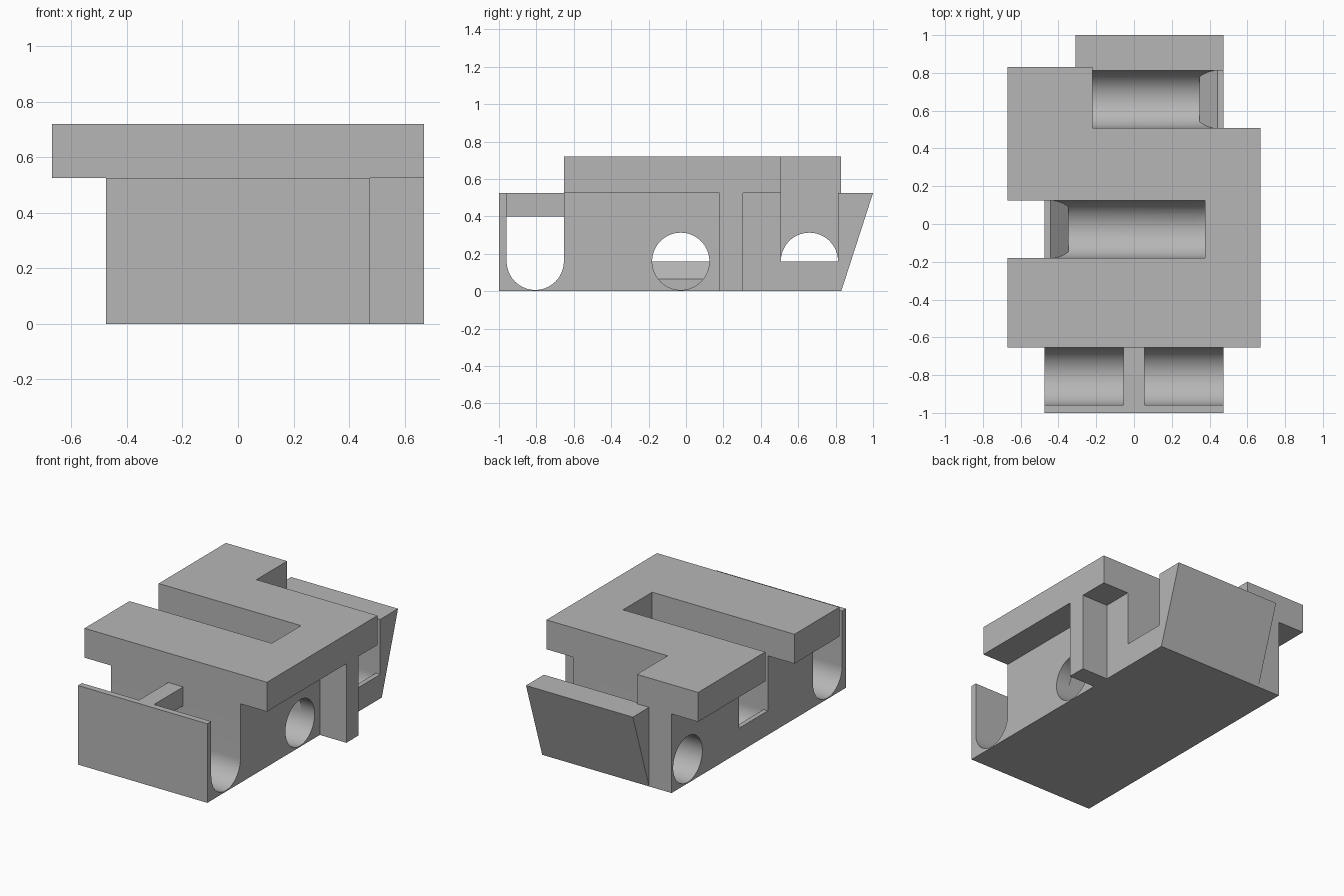
import bpy, bmesh, math
from mathutils import Vector

if "Cube" in bpy.data.objects:
    bpy.data.objects.remove(bpy.data.objects["Cube"])

grey = bpy.data.materials.new("plain grey")
grey.use_nodes = True
COLOR = (0.47, 0.47, 0.47, 1)
grey.diffuse_color = COLOR
grey.node_tree.nodes["Principled BSDF"].inputs["Base Color"].default_value = COLOR

# Main levels and channel dimensions
SIDE, WIDE = 0.475, 0.67
DECK, TOP = 0.525, 0.72
R, AXIS = 0.153, 0.16
FRONT_Y, MID_Y, BACK_Y = -0.806, -0.028, 0.66


def prism(name, outline, axis, lo, hi):
    """Extrude a 2D outline along x, y or z between lo and hi."""
    def place(p, d):
        u, v = p
        return {"x": (d, u, v), "y": (u, d, v), "z": (u, v, d)}[axis]
    bm = bmesh.new()
    face = bm.faces.new([bm.verts.new(place(p, lo)) for p in outline])
    moved = bmesh.ops.extrude_face_region(bm, geom=[face])["geom"]
    shift = Vector(place((0, 0), hi - lo))
    bmesh.ops.translate(bm, vec=shift, verts=[v for v in moved if isinstance(v, bmesh.types.BMVert)])
    bmesh.ops.recalc_face_normals(bm, faces=bm.faces)
    mesh = bpy.data.meshes.new(name)
    bm.to_mesh(mesh)
    bm.free()
    mesh.materials.append(grey)
    obj = bpy.data.objects.new(name, mesh)
    bpy.context.collection.objects.link(obj)
    return obj


def box(name, x, y, z):
    return prism(name, [(x[0], y[0]), (x[1], y[0]), (x[1], y[1]), (x[0], y[1])], "z", *z)


def arc(y, start, end, steps):
    return [(y + R * math.cos(a), AXIS + R * math.sin(a))
            for a in (start + (end - start) * i / steps for i in range(steps + 1))]


def trough(name, y, x0, x1):
    """Round-bottomed slot, open at the top."""
    outline = arc(y, math.pi, 2 * math.pi, 32) + [(y + R, 1), (y - R, 1)]
    return prism(name, outline, "x", x0, x1)


def bore(name, y, x0, x1):
    return prism(name, arc(y, 0, 2 * math.pi, 64)[:-1], "x", x0, x1)


def combine(target, tool, operation):
    """Apply a boolean and discard the tool."""
    mod = target.modifiers.new(tool.name, "BOOLEAN")
    mod.operation, mod.object, mod.solver = operation, tool, "EXACT"
    bpy.context.view_layer.update()
    graph = bpy.context.evaluated_depsgraph_get()
    result = bpy.data.meshes.new_from_object(target.evaluated_get(graph))
    target.modifiers.clear()
    target.data = result
    bpy.data.objects.remove(tool)


# Lower body
body = box("slotted_body", (-SIDE, SIDE), (-1, 0.83), (0, DECK))

# Sloping tail, wide top plate with a notched corner, and side leg
solids = [
    prism("tail_wedge", [(0.7, 0), (0.83, 0), (1, DECK), (0.7, DECK)], "x", -0.31, SIDE),
    prism("top_plate", [(-WIDE, FRONT_Y + R), (WIDE, FRONT_Y + R), (WIDE, BACK_Y - R),
                        (-0.22, BACK_Y - R), (-0.22, 0.83), (-WIDE, 0.83)], "z", DECK, TOP),
    box("side_leg", (SIDE, WIDE), (0.18, 0.305), (0, DECK)),
]
for solid in solids:
    combine(body, solid, "UNION")

# Three round-bottomed channels, two of them ending in round bores
cutters = [
    trough("front_channel", FRONT_Y, -1, 1),
    trough("middle_channel", MID_Y, -1, 0.375),
    bore("middle_bore", MID_Y, 0.3, 1),
    trough("back_channel", BACK_Y, -0.22, 1),
    bore("back_bore", BACK_Y, -1, -0.15),
]
for cutter in cutters:
    combine(body, cutter, "DIFFERENCE")

# Chamfered sills at the open ends of the channels
for name, y, side in (("middle_sill", MID_Y, -1), ("back_sill", BACK_Y, 1)):
    outline = [(SIDE, 0.003), (SIDE, AXIS), (0.443, AXIS), (0.348, 0.065), (0.348, 0.003)]
    sill = prism(name, [(side * x, z) for x, z in outline], "y", y - R - 0.005, y + R + 0.005)
    combine(body, sill, "UNION")

# Bridge across the front channel
combine(body, box("front_bridge", (-0.055, 0.055), (-0.98, -0.64), (0.4, DECK)), "UNION")

bpy.ops.object.select_all(action="DESELECT")
body.select_set(True)
bpy.context.view_layer.objects.active = body
bpy.ops.object.shade_smooth_by_angle(angle=math.radians(25))
